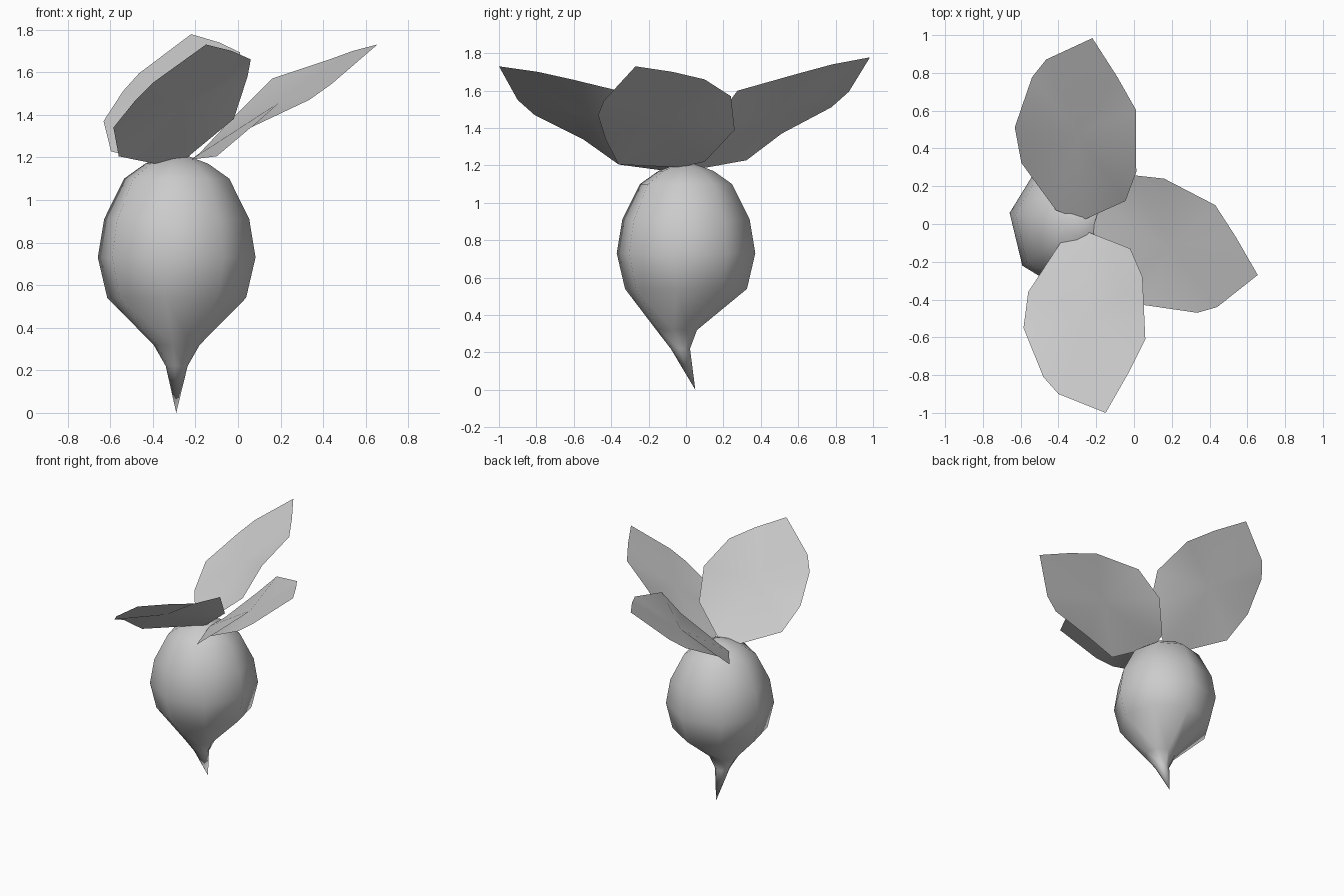
import bpy
import bmesh
from math import cos, sin, radians
from mathutils import Matrix, Vector

cube = bpy.data.objects.get("Cube")
if cube:
    bpy.data.objects.remove(cube, do_unlink=True)

GREY = (0.6, 0.6, 0.6, 1.0)
grey = bpy.data.materials.new("plain grey")
grey.use_nodes = True
grey.diffuse_color = GREY
grey.node_tree.nodes["Principled BSDF"].inputs["Base Color"].default_value = GREY


def finish(name, bm):
    """Turn a bmesh into a smooth-shaded grey object."""
    mesh = bpy.data.meshes.new(name)
    bm.to_mesh(mesh)
    bm.free()
    mesh.materials.append(grey)
    for poly in mesh.polygons:
        poly.use_smooth = True
    obj = bpy.data.objects.new(name, mesh)
    bpy.context.collection.objects.link(obj)
    return obj


def build_root(name, rings, top, tip, axis_x, sides=8, turn=-9):
    """Loft eight-sided rings (z, radius, y offset) between two end points."""
    bm = bmesh.new()
    loops = []
    for z, radius, y in rings:
        angles = [radians(turn + 360 * i / sides) for i in range(sides)]
        loops.append([bm.verts.new((axis_x + radius * cos(a), y + radius * sin(a), z))
                      for a in angles])
    start, end = bm.verts.new(top), bm.verts.new(tip)
    for i in range(sides):
        j = (i + 1) % sides
        bm.faces.new((start, loops[0][i], loops[0][j]))
        bm.faces.new((end, loops[-1][j], loops[-1][i]))
        for upper, lower in zip(loops, loops[1:]):
            bm.faces.new((upper[i], lower[i], lower[j], upper[j]))
    bmesh.ops.recalc_face_normals(bm, faces=bm.faces)
    return finish(name, bm)


def build_leaf(name, outline):
    """Thin blade fanned around its middle, facing up."""
    bm = bmesh.new()
    rim = [bm.verts.new(p) for p in outline]
    middle = bm.verts.new(sum((v.co for v in rim), Vector()) / len(rim))
    for a, b in zip(rim, rim[1:] + rim[:1]):
        bm.faces.new((middle, a, b))
    bm.normal_update()
    if sum(f.normal.z for f in bm.faces) < 0:
        bmesh.ops.reverse_faces(bm, faces=bm.faces)
    return finish(name, bm)


# Bulb with a thin bent tail
build_root("root_bulb",
           [(1.2, 0.07, 0), (1.17, 0.15, 0), (1.1, 0.25, 0), (0.91, 0.345, 0),
            (0.73, 0.375, 0), (0.54, 0.33, 0), (0.32, 0.11, -0.05), (0.22, 0.052, -0.03)],
           top=(-0.26, 0, 1.22), tip=(-0.29, 0.05, 0), axis_x=-0.288)

# Front leaf, outlined from its base round by the high edge
front = [Vector(p) for p in (
    (-0.25, -0.04, 1.19), (-0.02, -0.13, 1.38), (0.045, -0.28, 1.58), (0.06, -0.61, 1.66),
    (-0.03, -0.79, 1.70), (-0.15, -1.0, 1.73), (-0.4, -0.9, 1.55), (-0.48, -0.81, 1.47),
    (-0.585, -0.55, 1.34), (-0.56, -0.36, 1.205), (-0.39, -0.1, 1.17))]
build_leaf("front_leaf", front)

# Back leaf: the front one mirrored, swung a little and raised at its tip
base = Vector((-0.27, 0.02, 1.2))
swing = Matrix.Rotation(radians(3), 3, "Z")
back = []
for p in front:
    d = p - front[0]
    d.y = -d.y
    d.z += 0.04 * d.y
    back.append(base + swing @ d)
build_leaf("back_leaf", back)

# Left leaf
build_leaf("left_leaf", [
    (-0.22, -0.03, 1.19), (-0.18, 0.1, 1.22), (-0.02, 0.26, 1.39), (0.16, 0.24, 1.57),
    (0.43, 0.1, 1.66), (0.54, -0.07, 1.70), (0.655, -0.27, 1.73), (0.44, -0.44, 1.545),
    (0.335, -0.47, 1.47), (0.06, -0.43, 1.34), (-0.1, -0.36, 1.205)])
